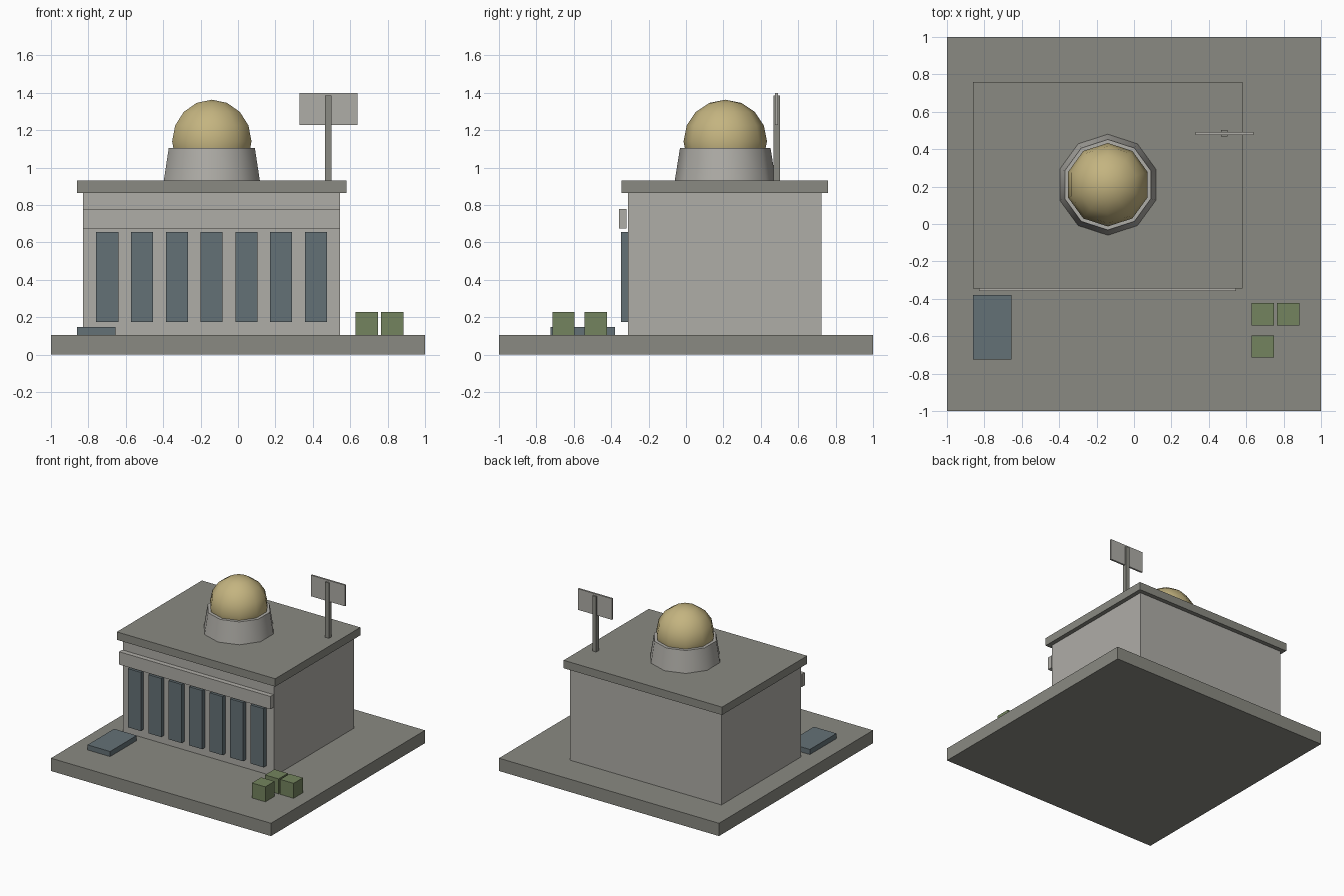
import bpy
import math

cube = bpy.data.objects.get("Cube")
if cube:
    bpy.data.objects.remove(cube, do_unlink=True)


def linear(c):
    c /= 255
    return c / 12.92 if c <= 0.04045 else ((c + 0.055) / 1.055) ** 2.4


def material(name, *rgb):
    m = bpy.data.materials.new(name)
    colour = [linear(c) for c in rgb] + [1]
    m.use_nodes = True
    m.diffuse_color = colour
    m.node_tree.nodes["Principled BSDF"].inputs["Base Color"].default_value = colour
    return m


stone = material("dark grey stone", 138, 138, 130)
plaster = material("light grey plaster", 175, 173, 167)
glass = material("blue grey glass", 100, 113, 118)
leaf = material("leaf green", 116, 132, 94)
gold = material("pale gold", 196, 180, 128)


def finish(name, mat):
    ob = bpy.context.object
    ob.name = ob.data.name = name
    ob.data.materials.append(mat)
    return ob


def box(name, mat, x, y, z):
    """Box from (min, max) pairs on each axis."""
    bpy.ops.mesh.primitive_cube_add(size=1, location=[sum(p) / 2 for p in (x, y, z)])
    ob = finish(name, mat)
    ob.scale = [p[1] - p[0] for p in (x, y, z)]
    bpy.ops.object.transform_apply(location=False, rotation=False, scale=True)
    return ob


GROUND, ROOF = 0.105, 0.93

# Ground slab, main hall and overhanging roof
box("ground_slab", stone, (-1, 1), (-1, 1), (0, GROUND))
box("hall_walls", plaster, (-0.83, 0.545), (-0.31, 0.725), (GROUND, 0.865))
box("roof_slab", stone, (-0.86, 0.58), (-0.345, 0.76), (0.865, ROOF))

# Front band and row of tall windows
box("front_band", plaster, (-0.83, 0.545), (-0.358, -0.318), (0.675, 0.78))
for i in range(7):
    cx = -0.141 + (i - 3) * 0.186
    box(f"window_{i + 1}", glass, (cx - 0.059, cx + 0.059), (-0.348, -0.305), (0.175, 0.657))

# Tapered drum carrying the dome
bpy.ops.mesh.primitive_cone_add(vertices=10, radius1=0.27, radius2=0.242, depth=0.175,
                                location=(-0.14, 0.21, ROOF + 0.0875))
finish("dome_drum", plaster)
bpy.ops.object.shade_smooth_by_angle(angle=math.radians(40))

bpy.ops.mesh.primitive_uv_sphere_add(segments=10, ring_count=8, radius=0.223,
                                     location=(-0.14, 0.21, 1.14))
finish("dome", gold)
bpy.ops.object.shade_smooth_by_angle(angle=math.radians(40))

# Rooftop sign board on a post
box("sign_post", stone, (0.465, 0.5), (0.467, 0.502), (ROOF, 1.385))
box("sign_board", plaster, (0.328, 0.638), (0.477, 0.492), (1.227, 1.4))

# Shallow pool and cube hedges on the forecourt
box("pool", glass, (-0.86, -0.655), (-0.725, -0.38), (GROUND, 0.147))
for i, (x, y) in enumerate([(0.688, -0.655), (0.688, -0.483), (0.825, -0.483)]):
    box(f"hedge_{i + 1}", leaf, (x - 0.061, x + 0.061), (y - 0.06, y + 0.06), (GROUND, 0.228))
